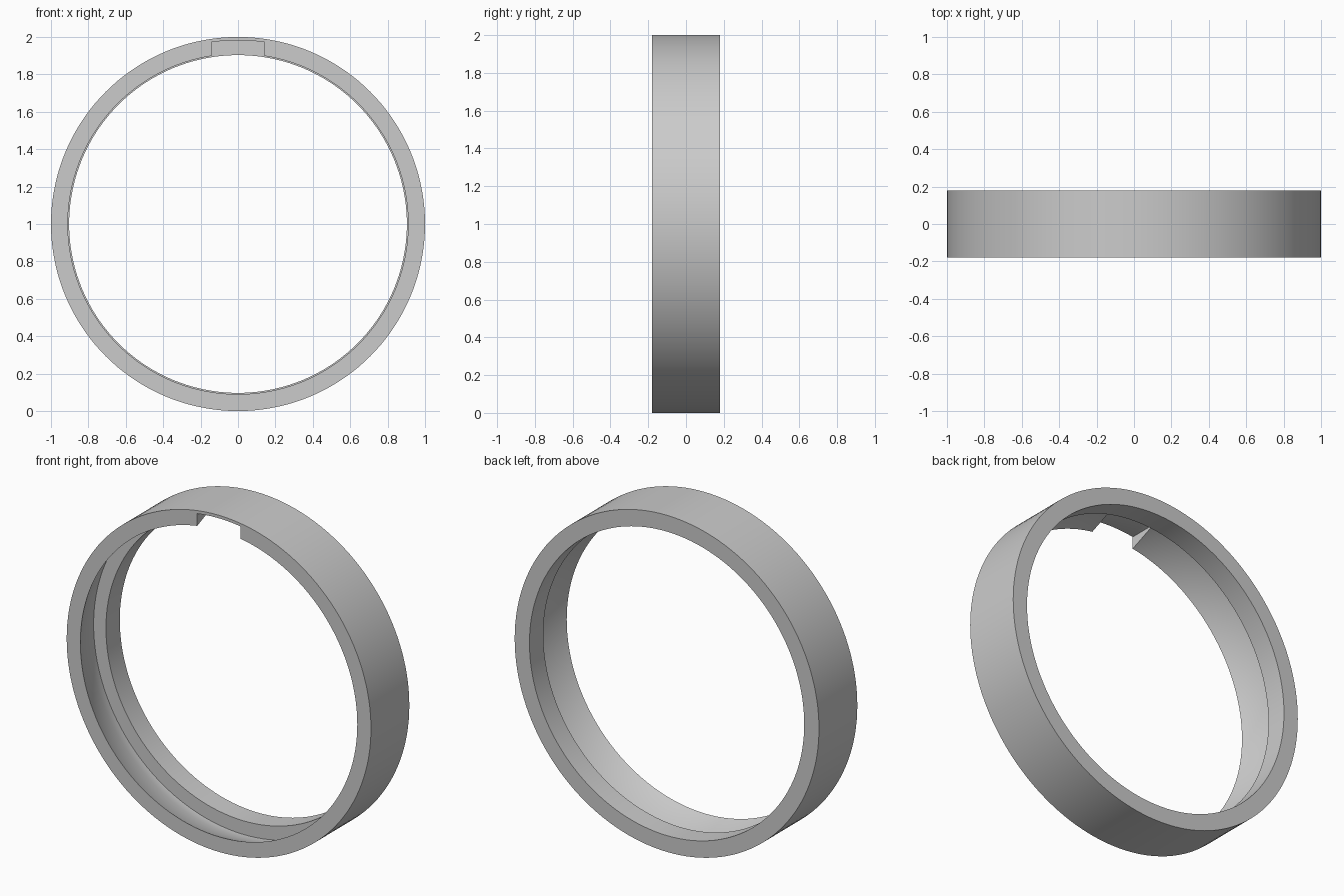
import bpy
import bmesh
from math import asin, cos, pi, sin

SEGMENTS = 144
HALF_DEPTH = 0.18
GROOVE_RADIUS = 0.984

cube = bpy.data.objects.get("Cube")
if cube:
    bpy.data.objects.remove(cube, do_unlink=True)

gray = bpy.data.materials.new("light gray")
gray.use_nodes = True
gray.diffuse_color = (0.6, 0.6, 0.6, 1)
gray.node_tree.nodes["Principled BSDF"].inputs["Base Color"].default_value = gray.diffuse_color


def add_object(name, bm):
    bmesh.ops.recalc_face_normals(bm, faces=bm.faces)
    mesh = bpy.data.meshes.new(name)
    bm.to_mesh(mesh)
    bm.free()
    mesh.materials.append(gray)
    obj = bpy.data.objects.new(name, mesh)
    bpy.context.collection.objects.link(obj)
    return obj


# Ring: outer wall, tapered front lip, inner groove and back bore (radius, depth)
profile = [
    (1.0, -HALF_DEPTH), (1.0, HALF_DEPTH),
    (0.903, HALF_DEPTH), (0.903, 0.05),
    (GROOVE_RADIUS, 0.05), (GROOVE_RADIUS, 0.0),
    (0.91, -HALF_DEPTH),
]
bm = bmesh.new()
loops = []
for i in range(SEGMENTS):
    a = 2 * pi * i / SEGMENTS
    loops.append([bm.verts.new((r * sin(a), y, 1 + r * cos(a))) for r, y in profile])
for i, here in enumerate(loops):
    after = loops[(i + 1) % SEGMENTS]
    for j in range(len(profile)):
        k = (j + 1) % len(profile)
        bm.faces.new((here[j], here[k], after[k], after[j]))
ring = add_object("ring", bm)

# Notch cutter: straight sides and a curved roof, through the front lip only
half_width, roof = 0.142, 0.982
span = asin(half_width / roof)
outline = [(-half_width, 1.8)]
for i in range(13):
    a = span * (i / 6 - 1)
    outline.append((roof * sin(a), 1 + roof * cos(a)))
outline.append((half_width, 1.8))
bm = bmesh.new()
face = bm.faces.new([bm.verts.new((x, -0.3, z)) for x, z in outline])
extruded = bmesh.ops.extrude_face_region(bm, geom=[face])["geom"]
moved = [v for v in extruded if isinstance(v, bmesh.types.BMVert)]
bmesh.ops.translate(bm, verts=moved, vec=(0, 0.33, 0))
cutter = add_object("notch_cutter", bm)
cutter.hide_render = True

# Cut the notch, then smooth the round walls
bpy.ops.object.select_all(action="DESELECT")
bpy.context.view_layer.objects.active = ring
ring.select_set(True)
cut = ring.modifiers.new("notch", "BOOLEAN")
cut.operation = "DIFFERENCE"
cut.solver = "EXACT"
cut.object = cutter
bpy.ops.object.modifier_apply(modifier=cut.name)
bpy.data.objects.remove(cutter, do_unlink=True)
bpy.ops.object.shade_smooth_by_angle(angle=pi / 6)
